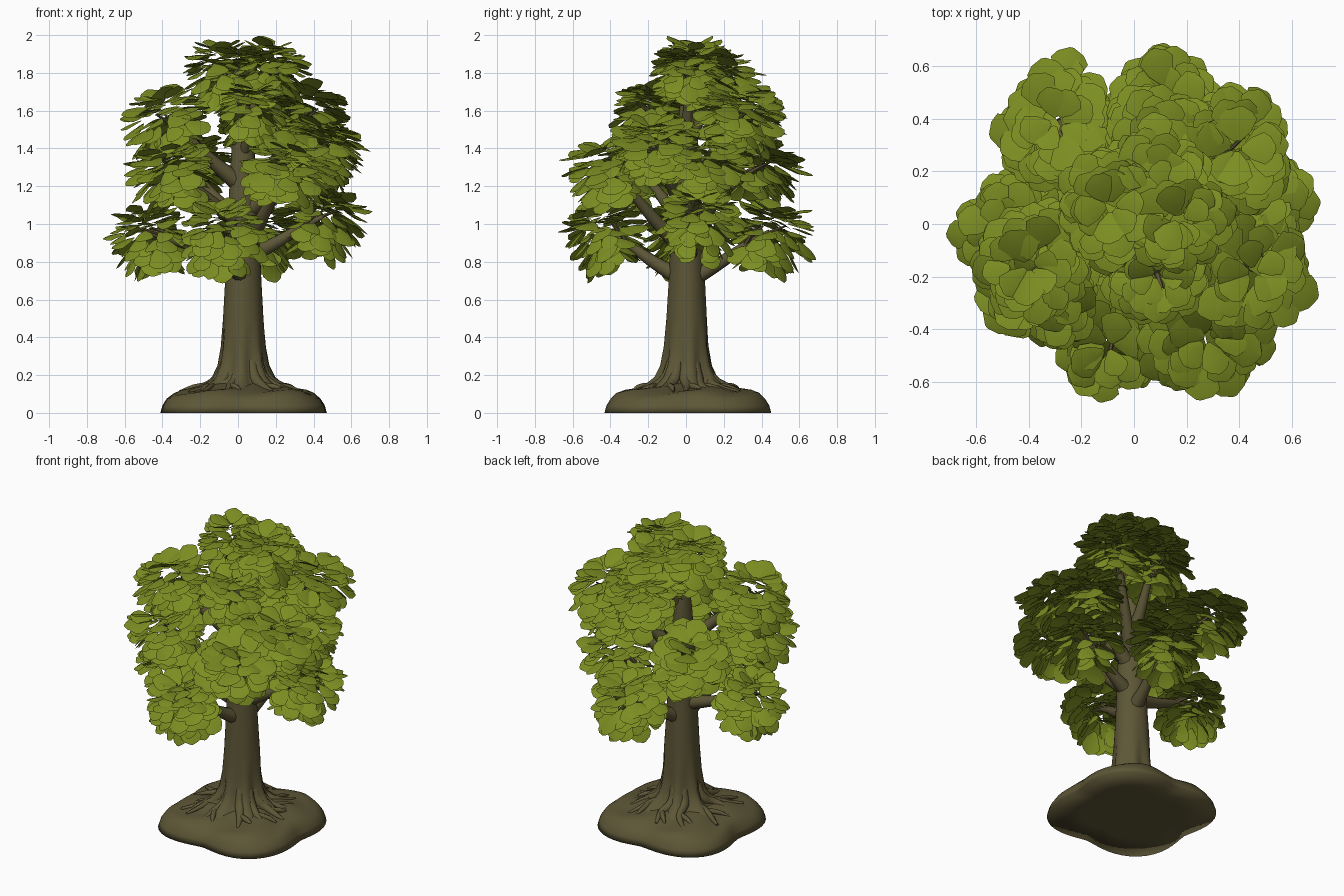
import bpy, bmesh, math, random
from mathutils import Vector, Matrix

random.seed(7)
if "Cube" in bpy.data.objects:
    bpy.data.objects.remove(bpy.data.objects["Cube"])


def material(name, color):
    m = bpy.data.materials.new(name)
    m.use_nodes = True
    m.diffuse_color = color
    bsdf = m.node_tree.nodes["Principled BSDF"]
    bsdf.inputs["Base Color"].default_value = color
    bsdf.inputs["Roughness"].default_value = 0.9
    return m


BARK = material("bark_brown", (0.108, 0.092, 0.037, 1))
LEAF = material("leaf_green", (0.2, 0.27, 0.016, 1))


def add_object(name, mesh, mat, angle=50):
    mesh.materials.clear()
    mesh.materials.append(mat)
    ob = bpy.data.objects.new(name, mesh)
    bpy.context.collection.objects.link(ob)
    bpy.ops.object.select_all(action="DESELECT")
    ob.select_set(True)
    bpy.context.view_layer.objects.active = ob
    bpy.ops.object.shade_smooth_by_angle(angle=math.radians(angle))
    return ob


def loft(name, rows, point, sides, mat, angle):
    """Join rings of points into a closed skin; point(row, angle) gives each position."""
    bm = bmesh.new()
    rings = [[bm.verts.new(point(r, math.tau * i / sides)) for i in range(sides)] for r in rows]
    for a, b in zip(rings, rings[1:]):
        for i in range(sides):
            j = (i + 1) % sides
            bm.faces.new((a[i], a[j], b[j], b[i]))
    bm.faces.new(rings[0][::-1])
    bm.faces.new(rings[-1])
    mesh = bpy.data.meshes.new(name)
    bm.to_mesh(mesh)
    bm.free()
    return add_object(name, mesh, mat, angle)


def tube(name, points, radii, sides=2):
    """Tapered limb along a smooth path."""
    cu = bpy.data.curves.new(name + "_path", "CURVE")
    cu.dimensions = "3D"
    cu.bevel_depth = 1
    cu.bevel_resolution = sides
    cu.resolution_u = 5
    cu.use_fill_caps = True
    sp = cu.splines.new("BEZIER")
    sp.bezier_points.add(len(points) - 1)
    for bp, p, r in zip(sp.bezier_points, points, radii):
        bp.co, bp.radius = p, r
        bp.handle_left_type = bp.handle_right_type = "AUTO"
    tmp = bpy.data.objects.new(name + "_tmp", cu)
    bpy.context.collection.objects.link(tmp)
    dg = bpy.context.evaluated_depsgraph_get()
    mesh = bpy.data.meshes.new_from_object(tmp.evaluated_get(dg))
    bpy.data.objects.remove(tmp)
    return add_object(name, mesh, BARK)


# Earth mound: a square with drawn-out corners, steep sides and an uneven top
def mound_point(row, a):
    z, s = row
    r = (0.42 + 0.09 * abs(math.sin(2 * a)) ** 1.5) * s
    r *= 1 + 0.01 * math.sin(5 * a + 1)
    bump = 0.008 * math.sin(6 * a + 9 * s) if z > 0.09 else 0
    return (0.03 + r * math.cos(a), 0.01 + r * math.sin(a), z + bump)


loft("earth_mound", [(0, 0.6), (0, 1), (0.04, 0.975), (0.075, 0.925), (0.1, 0.86), (0.115, 0.76),
                     (0.125, 0.62), (0.14, 0.45), (0.16, 0.25)], mound_point, 64, BARK, 120)


# Trunk: tapered column whose foot spreads into buttress lobes
def trunk_point(row, a):
    z, r = row
    flare = max(0, 0.45 - z) * 0.55
    r *= 1 + flare * math.sin(7 * a + 0.6) + 0.03 * math.sin(3 * a + z * 2)
    return (0.025 + r * math.cos(a), 0.005 + r * math.sin(a), z)


loft("trunk", [(0.1, 0.25), (0.15, 0.19), (0.19, 0.15), (0.25, 0.127), (0.35, 0.115), (0.5, 0.107),
               (0.7, 0.096), (0.85, 0.09), (1.0, 0.084), (1.2, 0.072), (1.4, 0.06),
               (1.6, 0.042), (1.78, 0.02)], trunk_point, 36, BARK, 50)

# Roots: forked tubes snaking over the mound
for i in range(11):
    a = math.tau * i / 11 + random.uniform(-0.15, 0.15)
    reach = random.uniform(0.3, 0.38)

    def at(r, z, turn=0.0):
        return (0.025 + r * math.cos(a + turn), 0.005 + r * math.sin(a + turn), z)

    bend = random.uniform(-0.2, 0.2)
    fork = at(0.2, 0.142, bend)
    tube(f"root_{i}", [at(0.09, 0.27), at(0.13, 0.18), fork, at(reach, 0.112, bend * 0.3)],
         [0.03, 0.034, 0.024, 0.009])
    tube(f"root_fork_{i}", [fork, at(0.26, 0.135, bend + 0.2), at(reach - 0.02, 0.115, bend + 0.28)],
         [0.02, 0.015, 0.007])

# Foliage clumps: x, y, top z, size, height where the branch leaves the trunk
CLUMPS = [
    (-0.09, 0.07, 1.97, 0.9, 1.5), (0.18, 0.02, 1.98, 0.82, 1.5), (0.09, 0.18, 1.92, 0.9, 1.4),
    (0.09, -0.2, 1.77, 0.8, 1.35), (0.11, 0.33, 1.74, 0.92, 1.2), (0.40, 0.30, 1.74, 0.97, 1.1),
    (-0.41, -0.16, 1.71, 0.95, 1.2), (-0.38, -0.27, 1.44, 0.95, 1.0), (-0.3, 0.40, 1.46, 1.0, 1.0),
    (0.47, -0.19, 1.57, 0.98, 1.05), (0.29, -0.45, 1.45, 1.0, 0.85), (0.5, 0.08, 1.2, 0.9, 0.82),
    (-0.51, -0.02, 1.11, 0.84, 0.8), (-0.1, -0.48, 1.13, 0.9, 0.7), (0.13, 0.49, 1.12, 0.9, 0.7),
    (0.46, 0.1, 1.5, 0.9, 1.0),
]
# Leaf tiers: leaf count, root radius, drop below the top, pitch in degrees
TIERS = [(6, 0.02, 0.06, 27), (9, 0.06, 0.07, 19), (12, 0.09, 0.09, 11), (14, 0.112, 0.115, 3),
         (15, 0.122, 0.15, -10), (14, 0.117, 0.19, -22), (12, 0.102, 0.23, -31),
         (10, 0.08, 0.265, -36), (5, 0.02, 0.24, -15)]
# Leaf outline: distance along, half width
LEAF_SHAPE = [(0, 0.08), (0.3, 0.36), (0.66, 0.52), (0.86, 0.36), (1, 0.06)]


def add_leaf(bm, root, out, side, normal, length):
    rows = []
    for u, w in LEAF_SHAPE:
        mid = root + out * (u * length) - normal * (0.16 * u * u * length)
        edge = side * (w * length * 0.92)
        sag = normal * (w * length * 0.15)
        rows.append([bm.verts.new(p) for p in (mid - edge - sag, mid, mid + edge - sag)])
    for a, b in zip(rows, rows[1:]):
        for k in (0, 1):
            bm.faces.new((a[k], a[k + 1], b[k + 1], b[k]))


def leaf_clump(name, x, y, top, size):
    bm = bmesh.new()
    up = Vector((0, 0, 1))
    lobe = random.uniform(0, math.tau)
    for count, radius, drop, pitch in TIERS:
        phase = random.uniform(0, math.tau)
        for i in range(count):
            a = phase + math.tau * (i + random.uniform(-0.35, 0.35)) / count
            p = math.radians(pitch + random.uniform(-10, 10))
            radial = Vector((math.cos(a), math.sin(a), 0))
            out = radial * math.cos(p) + up * math.sin(p)
            normal = up * math.cos(p) - radial * math.sin(p)
            # Yaw and roll each leaf a little so the tiers look natural
            yaw = Matrix.Rotation(random.uniform(-0.35, 0.35), 3, normal)
            out = yaw @ out
            roll = Matrix.Rotation(random.uniform(-0.3, 0.3), 3, out)
            normal = roll @ normal
            reach = radius * (1 + 0.18 * math.sin(3 * a + lobe)) * random.uniform(0.85, 1.15)
            root = radial * reach - up * (drop + random.uniform(-0.02, 0.02))
            add_leaf(bm, root, out, normal.cross(out), normal, random.uniform(0.11, 0.16))
    # Lean the outer clumps away from the trunk; the low ones hang deeper
    lean = Matrix.Rotation(0.5 * math.hypot(x, y), 4, Vector((-y, x, 0)))
    depth = 1.08 if top < 1.3 else 0.95
    bm.transform(Matrix.Translation((x, y, top)) @ lean @ Matrix.Diagonal((size, size, depth, 1)))
    mesh = bpy.data.meshes.new(name)
    bm.to_mesh(mesh)
    bm.free()
    add_object(name, mesh, LEAF, 60)


for n, (x, y, top, size, start) in enumerate(CLUMPS):
    leaf_clump(f"leaf_clump_{n}", x, y, top, size)
    # Branch with a few twigs feeding the clump
    a = Vector((0.025, 0.005, start))
    b = Vector((x * 0.9, y * 0.9, top - 0.16))
    m1, m2 = a.lerp(b, 0.38), a.lerp(b, 0.7)
    m1.z -= 0.01
    thick = 0.041 if start < 1.3 else 0.028
    tube(f"branch_{n}", [a, m1, m2, b], [thick * 1.3, thick * 0.85, thick * 0.6, 0.012], 3)
    for k in range(3):
        t = math.tau * k / 3 + n
        tip = b + Vector((0.09 * math.cos(t), 0.09 * math.sin(t), 0.03))
        tube(f"twig_{n}_{k}", [m2, m2.lerp(tip, 0.5) + Vector((0, 0, 0.01)), tip], [0.016, 0.012, 0.005], 1)
